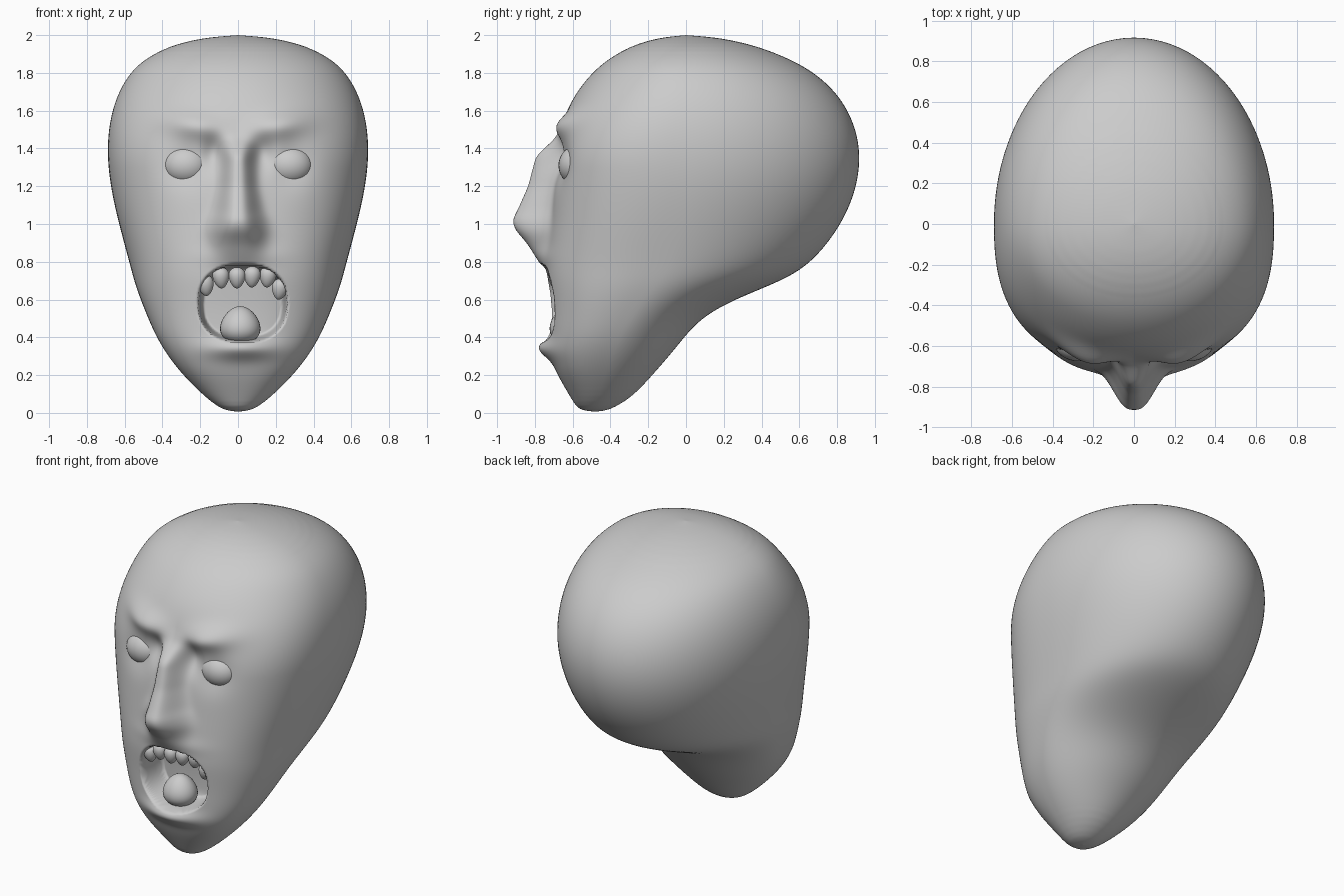
import bpy, bmesh
from math import sin, cos, pi, exp

if "Cube" in bpy.data.objects:
    bpy.data.objects.remove(bpy.data.objects["Cube"])

# Skull stations: z, half width, front y, back y, y of widest point
STATIONS = [
    (0.006, 0.0, -.48, -.48, -.48), (.025, .09, -.57, -.39, -.48),
    (.10, .19, -.62, -.27, -.46), (.20, .29, -.68, -.18, -.43),
    (.30, .37, -.72, -.09, -.40), (.40, .43, -.73, -.01, -.36),
    (.50, .475, -.73, .08, -.30), (.60, .515, -.735, .25, -.24),
    (.70, .55, -.745, .51, -.16), (.80, .575, -.745, .67, -.10),
    (1.0, .63, -.72, .825, -.05), (1.2, .675, -.70, .905, 0),
    (1.4, .695, -.68, .925, 0), (1.6, .67, -.64, .865, 0),
    (1.75, .605, -.54, .745, 0), (1.85, .525, -.445, .60, 0),
    (1.93, .39, -.315, .41, 0), (1.98, .20, -.16, .20, 0),
    (2.0, 0, 0, 0, 0)]
# Nose: z, projection, half width
NOSE = [(.74, 0, .12), (.83, .035, .12), (.91, .12, .125), (.97, .18, .125),
        (1.02, .20, .115), (1.07, .18, .10), (1.2, .135, .08),
        (1.36, .11, .07), (1.46, .015, .08), (1.52, 0, .08)]
STEPS, AROUND = 12, 190


def catmull(a, b, c, d, t):
    return tuple(.5 * (2*q + (r-p)*t + (2*p-5*q+4*r-s)*t*t + (3*q-p-3*r+s)*t**3)
                 for p, q, r, s in zip(a, b, c, d))


def smooth(a, b, v):
    t = min(1, max(0, (v - a) / (b - a)))
    return t * t * (3 - 2 * t)


def bump(x, z, cx, cz, sx, sz):
    return exp(-((x - cx) / sx) ** 2 - ((z - cz) / sz) ** 2)


def nose_at(z):
    for (z0, p0, w0), (z1, p1, w1) in zip(NOSE, NOSE[1:]):
        if z0 <= z < z1:
            t = (z - z0) / (z1 - z0)
            return p0 + (p1 - p0) * t, w0 + (w1 - w0) * t
    return 0, .1


def relief(x, z):
    """Forward projection of the facial features."""
    near = [nose_at(z + o) for o in (-.02, -.01, 0, .01, .02)]
    d = sum(p * exp(-abs(x / w) ** 2.8) for p, w in near) / 5         # nose
    ax = abs(x)
    d += .05 * bump(ax, z - .12 * (ax - .2), .23, 1.52, .15, .07)     # brows
    d -= .045 * bump(ax, z, .13, 1.37, .06, .09)                      # inner sockets
    d -= .03 * bump(ax, z, .27, 1.31, .11, .11)                       # eye sockets
    d += .055 * bump(x, z, .02, .34, .17, .055)                       # lower lip
    d += .02 * bump(x, z, .02, .83, .18, .05)                         # upper lip
    e = (abs(x - .025) / .235) ** 2.4 + (abs(z - .58) / .205) ** 2.4
    d -= .20 * (1 - smooth(.72, 1.05, e))                             # open mouth
    return d


# Head profile: spline through the stations, then averaged to remove ridges
ends = [STATIONS[0]] + STATIONS + [STATIONS[-1]]
rows = [catmull(*ends[i:i + 4], k / STEPS)
        for i in range(len(STATIONS) - 1) for k in range(STEPS)] + [STATIONS[-1]]
for _ in range(2):
    n = len(rows)
    rows = [tuple(sum(c) / len(c) for c in zip(*rows[i - w:i + w + 1]))
            for i in range(n) for w in [min(i // 4, (n - 1 - i) // 4, 7)]]

# Head: lofted rings with the face pushed forward or back
bm = bmesh.new()
rings = []
for z, hw, yf, yb, yc in rows[1:-1]:
    p = 2.6 - .55 * smooth(1.3, 1.8, z) - .4 * (1 - smooth(.02, .25, z))
    ring = []
    for j in range(AROUND):
        s = 2 * j / AROUND - 1
        t = pi * (.45 * s + .55 * s ** 3)
        x, c = hw * sin(t), cos(t)
        if c > 0:
            y = yc - (yc - yf) * max(0, 1 - abs(sin(t)) ** p) ** (1 / p)
            y -= relief(x, z) * smooth(0, .5, c)
        else:
            y = yc - (yb - yc) * c
        ring.append(bm.verts.new((x, y, z)))
    rings.append(ring)
for a, b in zip(rings, rings[1:]):
    for j in range(AROUND):
        k = (j + 1) % AROUND
        bm.faces.new((a[j], a[k], b[k], b[j]))
for ring, st in ((rings[0], STATIONS[0]), (rings[-1], STATIONS[-1])):
    pole = bm.verts.new((0, st[2], st[0]))
    for j in range(AROUND):
        bm.faces.new((ring[j], ring[(j + 1) % AROUND], pole))
bmesh.ops.recalc_face_normals(bm, faces=bm.faces)
mesh = bpy.data.meshes.new("head")
bm.to_mesh(mesh)
bm.free()
mesh.polygons.foreach_set("use_smooth", [True] * len(mesh.polygons))
bpy.context.collection.objects.link(bpy.data.objects.new("head", mesh))


def blob(name, loc, size, taper=0, tilt=0):
    """Ellipsoid narrowed toward its top (taper > 0) or bottom (taper < 0)."""
    bpy.ops.mesh.primitive_uv_sphere_add(segments=32, ring_count=20, radius=1)
    o = bpy.context.object
    o.name = name
    for v in o.data.vertices:
        f = 1 - taper * v.co.z
        v.co.x *= f
        v.co.y *= f
    o.location, o.scale, o.rotation_euler = loc, size, (0, tilt, 0)
    bpy.ops.object.shade_smooth()


# Eyes
for side, name in ((-1, "eye_right"), (1, "eye_left")):
    blob(name, (side * .272, -.57, 1.31), (.125, .105, .108))

# Teeth along the upper lip
for x, z in ((-.172, .675), (-.09, .715), (-.005, .715),
             (.075, .72), (.158, .72), (.222, .655)):
    blob("tooth", (x, -.69 + .7 * x * x, z), (.043, .04, .056), -.25, x * .8)

# Tongue
blob("tongue", (.012, -.62, .465), (.105, .10, .10), .2)
